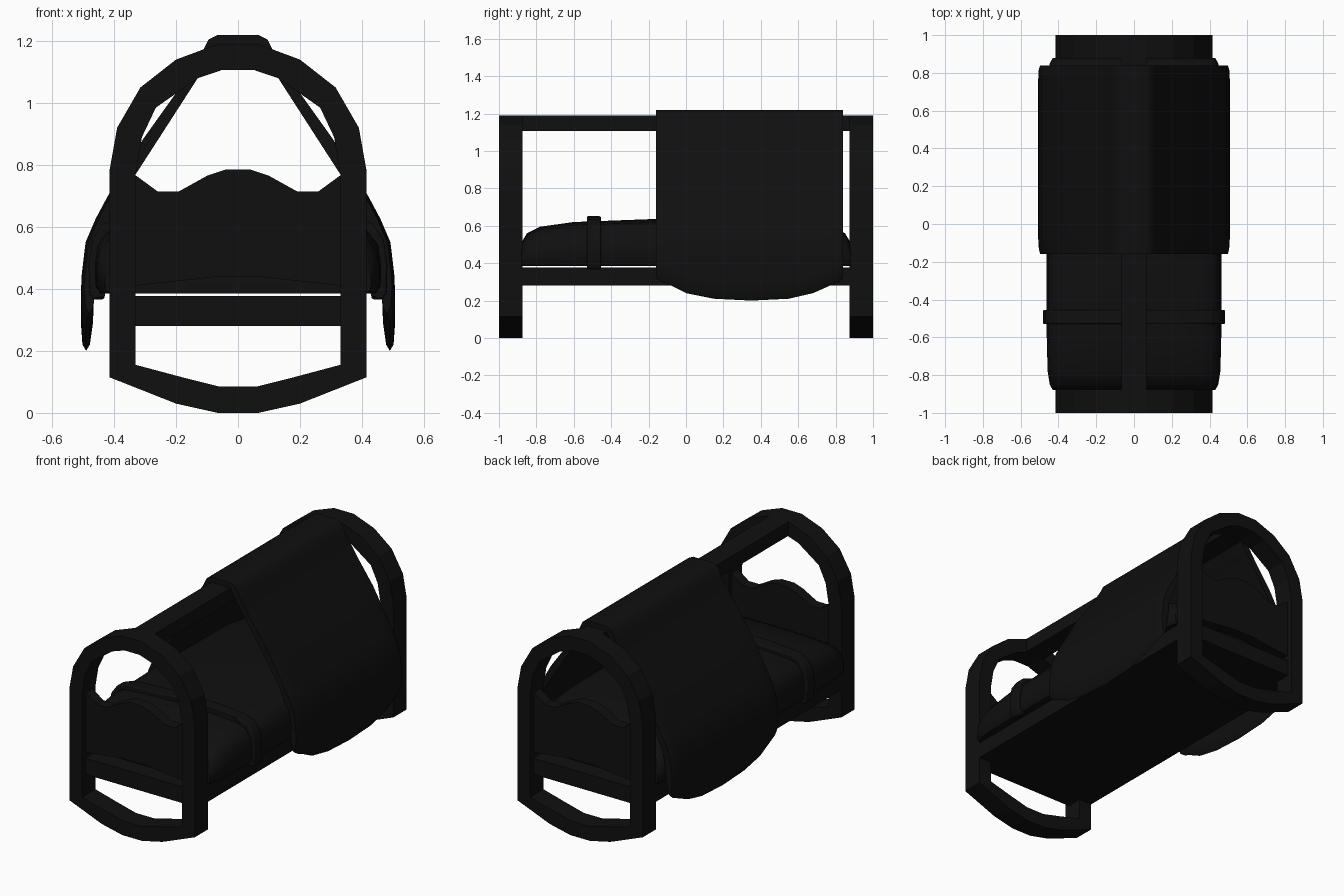
import bpy, bmesh, math

if "Cube" in bpy.data.objects:
    bpy.data.objects.remove(bpy.data.objects["Cube"])

mat = bpy.data.materials.new("dark_paint")
mat.diffuse_color = (0.005, 0.005, 0.005, 1)
mat.use_nodes = True
mat.node_tree.nodes["Principled BSDF"].inputs["Base Color"].default_value = mat.diffuse_color


def mirror_loop(half):
    """Half outline running from top centre to bottom centre -> closed loop."""
    left = [(-x, z) for x, z in reversed(half) if x > 1e-6]
    return half + left


def finish(name, bm, smooth=False, bevel=0):
    bmesh.ops.recalc_face_normals(bm, faces=bm.faces)
    me = bpy.data.meshes.new(name)
    bm.to_mesh(me)
    bm.free()
    ob = bpy.data.objects.new(name, me)
    bpy.context.collection.objects.link(ob)
    me.materials.append(mat)
    if bevel:
        m = ob.modifiers.new("bevel", "BEVEL")
        m.width, m.segments, m.angle_limit = bevel, 2, math.radians(50)
    if smooth:
        bpy.ops.object.select_all(action="DESELECT")
        bpy.context.view_layer.objects.active = ob
        ob.select_set(True)
        bpy.ops.object.shade_smooth_by_angle(angle=math.radians(40))
    return ob


def loft(name, sections, **kw):
    """sections: list of (y, closed loop of x,z), capped at both ends."""
    bm = bmesh.new()
    rings = [[bm.verts.new((x, y, z)) for x, z in lp] for y, lp in sections]
    n = len(rings[0])
    for a, b in zip(rings, rings[1:]):
        for i in range(n):
            j = (i + 1) % n
            bm.faces.new((a[i], a[j], b[j], b[i]))
    caps = [bm.faces.new(rings[0]), bm.faces.new(rings[-1])]
    bmesh.ops.triangulate(bm, faces=caps)
    return finish(name, bm, **kw)


def box(name, hx, y0, y1, z0, z1):
    lp = [(-hx, z0), (hx, z0), (hx, z1), (-hx, z1)]
    return loft(name, [(y0, lp), (y1, lp)])


# End arches: matching outer and inner outlines joined into a thick ring
outer = mirror_loop([(.065, 1.19), (.2, 1.14), (.315, 1.05), (.39, .92), (.415, .78),
                     (.415, .115), (.2, .03), (.065, 0)])
inner = mirror_loop([(.05, 1.107), (.13, 1.08), (.265, .985), (.31, .89), (.33, .77),
                     (.33, .155), (.18, .115), (.06, .085)])
# Wavy end panel outline
panel = mirror_loop([(.04, .785), (.10, .765), (.19, .715), (.26, .715), (.335, .77),
                     (.335, .41), (.15, .43), (.06, .44)])

for s, tag in ((-1, "front"), (1, "back")):
    bm = bmesh.new()
    rings = [[bm.verts.new((x, s * y, z)) for x, z in lp]
             for y, lp in ((1, outer), (.875, outer), (.875, inner), (1, inner))]
    n = len(outer)
    for k in range(4):
        a, b = rings[k], rings[(k + 1) % 4]
        for i in range(n):
            j = (i + 1) % n
            bm.faces.new((a[i], a[j], b[j], b[i]))
    finish(tag + "_arch", bm)
    loft(tag + "_panel", [(s * .9, panel), (s * .965, panel)])
    box(tag + "_crossbar", .332, *sorted((s * .87, s * .97)), .28, .377)

# Ridge beam and bed base
box("ridge_beam", .065, -.88, .88, 1.107, 1.19)
box("bed_base", .415, -.876, .876, .28, .377)

# Mattress: soft rounded loft
mat_half = [(0, .635), (.2, .63), (.36, .618), (.42, .595), (.452, .55), (.462, .48),
            (.46, .41), (.445, .386), (0, .386)]


def mattress_section(y, sx, top):
    k = (top - .386) / (.635 - .386)
    return y, mirror_loop([(x * sx, .386 + (z - .386) * k) for x, z in mat_half])


loft("mattress", [mattress_section(*p) for p in (
    (-.88, .93, .51), (-.85, .965, .56), (-.78, .99, .595), (-.6, 1, .62), (-.15, 1, .637),
    (.5, 1, .63), (.78, .99, .595), (.85, .965, .56), (.88, .93, .51))], smooth=True)

# Blanket hem: raised band over the mattress, open underneath
hem = mirror_loop([(0, .651), (.2, .647), (.37, .635), (.435, .61), (.47, .56), (.482, .48),
                   (.48, .385), (.465, .365), (.43, .367), (.44, .5), (.4, .6), (0, .62)])
# The inner end sits on the centre line, so the loop closes cleanly
loft("blanket_hem", [(-.53, hem), (-.455, hem)], smooth=True, bevel=.008)

# Draped cover over the ridge, its side flaps curved along the lower edge
out_pts = [(0, 1.22), (.065, 1.22), (.095, 1.205), (.12, 1.155), (.205, 1.025), (.305, .885),
           (.42, .7), (.46, .625), (.492, .55), (.505, .44)]
in_pts = [(.462, .44), (.455, .53), (.425, .61), (.38, .69), (.33, .77), (.13, 1.08),
          (.09, 1.135), (.06, 1.19), (0, 1.19)]


def cover_section(y, b, dx=0):
    flap = [(.507, b + .09), (.502, b + .02), (.49, b), (.478, b + .02), (.468, b + .09)]
    right = [(x - (dx if x > .4 else 0), z) for x, z in out_pts + flap + in_pts]
    return y, mirror_loop(right)


loft("draped_cover", [cover_section(*p) for p in (
    (-.16, .32, .01), (-.13, .30, .003), (-.08, .28), (0, .24), (.15, .21), (.35, .2), (.55, .21),
    (.68, .24), (.77, .28), (.82, .30, .003), (.84, .32, .01))], smooth=True)
